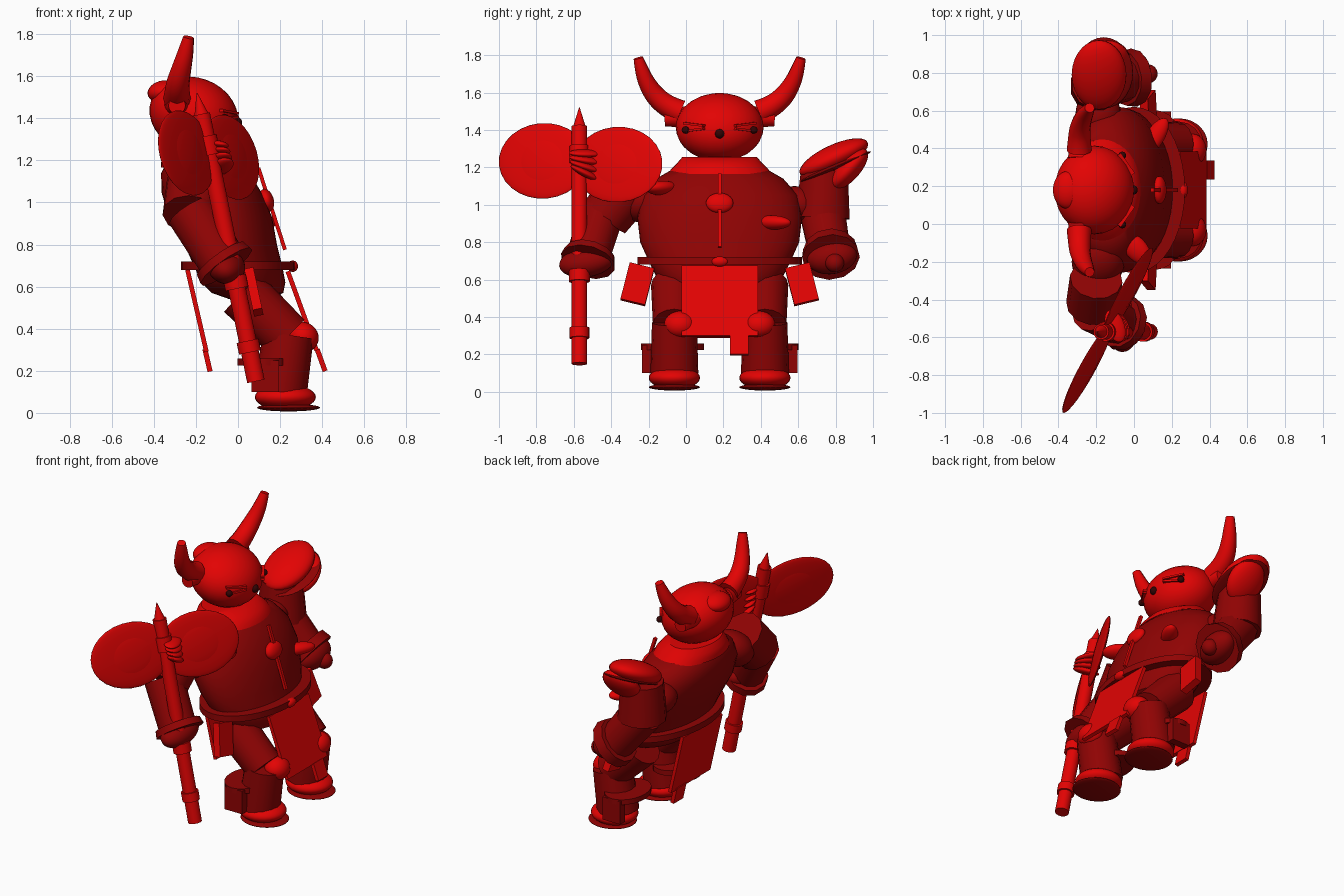
import bpy, math
from mathutils import Vector, Matrix

cube = bpy.data.objects.get("Cube")
if cube:
    bpy.data.objects.remove(cube, do_unlink=True)


def material(name, rgb):
    m = bpy.data.materials.new(name)
    m.use_nodes = True
    m.diffuse_color = (*rgb, 1)
    m.node_tree.nodes["Principled BSDF"].inputs["Base Color"].default_value = (*rgb, 1)
    return m


RED = material("bright_red", (0.77, 0.001, 0.001))
DARK = material("dark_red", (0.28, 0.001, 0.001))
BLACK = material("blackish_red", (0.03, 0.001, 0.001))
MID = 0.18  # y of the body's own centre plane


def finish(name, mat, smooth=True):
    o = bpy.context.object
    o.name = name
    o.data.materials.append(mat)
    if smooth:
        bpy.ops.object.shade_smooth_by_angle(angle=math.radians(35))
    return o


def ball(name, loc, size, mat, rot=(0, 0, 0)):
    bpy.ops.mesh.primitive_uv_sphere_add(segments=28, ring_count=16, location=loc,
                                         rotation=[math.radians(a) for a in rot])
    bpy.context.object.scale = size
    return finish(name, mat)


def box(name, loc, size, mat, rot=(0, 0, 0)):
    bpy.ops.mesh.primitive_cube_add(size=1, location=loc, rotation=[math.radians(a) for a in rot])
    bpy.context.object.scale = size
    return finish(name, mat, False)


def tube(name, a, b, r1, r2, mat, sides=24):
    a, b = Vector(a), Vector(b)
    d = b - a
    bpy.ops.mesh.primitive_cone_add(vertices=sides, radius1=r1, radius2=r2, depth=d.length,
                                    location=(a + b) / 2,
                                    rotation=d.to_track_quat("Z", "Y").to_euler())
    return finish(name, mat)


def loft(name, rings, mat, sides=40):
    # each ring is (height, x centre, x radius, y radius)
    verts, faces = [], []
    for z, cx, rx, ry in rings:
        for i in range(sides):
            t = math.tau * i / sides
            verts.append((cx + rx * math.cos(t), MID + ry * math.sin(t), z))
    for k in range(len(rings) - 1):
        for i in range(sides):
            j = (i + 1) % sides
            faces.append((k * sides + i, k * sides + j, (k + 1) * sides + j, (k + 1) * sides + i))
    faces.append(tuple(reversed(range(sides))))
    faces.append(tuple(range(len(verts) - sides, len(verts))))
    me = bpy.data.meshes.new(name)
    me.from_pydata(verts, [], faces)
    o = bpy.data.objects.new(name, me)
    bpy.context.collection.objects.link(o)
    bpy.ops.object.select_all(action="DESELECT")
    o.select_set(True)
    bpy.context.view_layer.objects.active = o
    return finish(name, mat)


# Torso, leaning back, with collar and belt
loft("torso", [(.54, .06, .1, .2), (.57, .045, .17, .28), (.62, .025, .2, .34),
               (.7, 0, .21, .38), (.8, -.035, .22, .425), (.93, -.083, .245, .44),
               (1.05, -.127, .237, .42), (1.14, -.155, .21, .34), (1.18, -.165, .18, .27)], DARK)
loft("collar", [(1.165, -.165, .2, .28), (1.19, -.17, .195, .26), (1.22, -.18, .18, .23),
                (1.255, -.2, .135, .2)], RED)
loft("belt", [(.68, 0, .27, .44), (.72, 0, .27, .44)], DARK)
ball("belt_buckle", (.26, MID, .697), (.025, .045, .027), RED)
box("chest_strap", (.16, MID, .97), (.018, .02, .41), RED, (0, -18, 0))
ball("chest_medal", (.135, MID, 1.01), (.035, .073, .055), RED, (0, -17, 0))
ball("lower_pocket", (.11, .46, .905), (.05, .115, .038), RED, (0, -10, -32))
ball("upper_pocket", (.01, -.13, 1.09), (.06, .1, .038), RED, (0, -10, 42))

# Head with face, bun and brows
ball("head", (-.21, MID, 1.415), (.215, .235, .178), RED, (0, 20, 0))
ball("head_bun", (-.35, MID, 1.525), (.08, .1, .055), RED, (0, -8, 0))
ball("nose", (-.005, MID, 1.38), (.025, .025, .025), BLACK)
for s in (-1, 1):
    ball("eye", (-.062, MID + s * .183, 1.4), (.02, .02, .02), BLACK)
    for k in (0, 1):
        box("brow", (-.045, MID + s * .135, 1.43 - k * .03), (.03, .13, .012), RED,
            (s * (6 - 12 * k), 0, s * 35))
    # Curved horns with wide open bases and blunt tips
    path = [(-.29, .21, 1.495, .066), (-.29, .27, 1.52, .06), (-.285, .34, 1.575, .055),
            (-.265, .39, 1.65, .046), (-.245, .42, 1.73, .036), (-.235, .435, 1.785, .026)]
    cu = bpy.data.curves.new("horn", "CURVE")
    cu.dimensions = "3D"
    cu.bevel_depth = 1
    cu.bevel_resolution = 4
    cu.use_fill_caps = True
    sp = cu.splines.new("NURBS")
    sp.points.add(len(path) - 1)
    sp.use_endpoint_u = True
    sp.order_u = 3
    for p, (x, y, z, r) in zip(sp.points, path):
        p.co = (x, MID + s * y, z, 1)
        p.radius = r
    horn = bpy.data.objects.new("horn", cu)
    bpy.context.collection.objects.link(horn)
    cu.materials.append(RED)
    tube("horn_mount", (-.29, MID + s * .17, 1.47), (-.29, MID + s * .295, 1.46), .06, .04, RED)

# Legs and shoes
for s in (-1, 1):
    y = MID + s * .242
    tube("thigh", (.02, y, .57), (.235, y, .36), .125, .115, DARK, 16)
    ball("knee", (.31, y - s * .03, .36), (.075, .085, .07), RED, (0, 35, 0))
    tube("shin", (.2, y, .1), (.24, y, .37), .128, .12, DARK, 16)
    ball("shoe", (.225, y, .075), (.145, .137, .062), RED)
    ball("sole", (.24, y, .025), (.15, .137, .018), DARK)
    tube("ankle_ring", (.122, y + s * .01, .225), (.122, y + s * .01, .258), .125, .125, DARK)
    bpy.context.object.scale = (1, 1.35, 1)
    box("ankle_plate", (.13, y + s * .148, .175), (.13, .05, .15), DARK)

# Skirt panels hanging from the belt
for name, x, lean in (("front_panel", .305, -20), ("back_panel", -.195, -13)):
    box(name, (x, MID, .485), (.022, .41, .4), RED, (0, lean, 0))
    box(name + "_tip", (x + (.09 if x > 0 else .05), .285, .25), (.024, .1, .11), RED, (0, lean, 0))
for s in (-1, 1):
    box("side_panel", (.075, MID + s * .44, .575), (.045, .135, .205), RED, (s * 14, -12, 0))

# Right arm holding the weapon
ball("right_shoulder", (-.19, -.2, 1.03), (.14, .15, .11), DARK, (35, 0, 0))
tube("right_upper_arm", (-.2, -.29, 1.1), (-.22, -.43, .94), .14, .14, DARK, 12)
tube("right_forearm", (-.225, -.45, .96), (-.075, -.525, .72), .12, .115, DARK, 12)
ball("right_glove", (-.055, -.53, .695), (.09, .15, .08), DARK, (10, 20, 0))
tube("right_cuff", (-.08, -.515, .73), (-.055, -.525, .695), .14, .15, DARK, 12)

# Left arm with shoulder guard
ball("left_shoulder", (-.19, .58, 1.0), (.12, .14, .1), DARK)
tube("left_upper_arm", (-.2, .74, 1.18), (-.19, .73, .93), .13, .15, DARK, 12)
tube("left_forearm", (-.2, .73, .96), (-.03, .77, .74), .125, .115, DARK, 12)
tube("left_cuff", (-.05, .77, .76), (.0, .775, .72), .145, .155, DARK, 12)
ball("left_glove", (0, .78, .72), (.09, .135, .09), DARK, (10, 20, 0))
ball("left_fist_knob", (.075, .795, .69), (.05, .05, .05), DARK)
ball("shoulder_guard", (-.185, .79, 1.25), (.145, .2, .07), RED, (25, 0, 0))
ball("shoulder_guard_rim", (-.16, .8, 1.205), (.155, .205, .016), DARK, (23, 0, 0))
ball("shoulder_guard_lower", (-.14, .87, 1.19), (.12, .14, .06), RED, (48, 0, 0))

# Double-bladed pole weapon, leaning back with the body
foot, tip = Vector((.085, -.57, .15)), Vector((-.195, -.57, 1.52))


def along(z):
    return foot.lerp(tip, (z - foot.z) / (tip.z - foot.z))


tube("pole", foot, along(1.42), .042, .042, RED)
tube("pole_spike", along(1.41), tip, .036, .002, RED)
for z, h, r in ((.315, .055, .053), (.62, .06, .056), (1.27, .09, .052)):
    tube("pole_ring", along(z - h / 2), along(z + h / 2), r, r, RED)
side = Vector((.487, .873, -.08)).normalized()
rise = tip - foot
rise = (rise - side * rise.dot(side)).normalized()
basis = Matrix((side, rise, side.cross(rise))).transposed().to_euler()
for name, loc in (("outer_blade", (-.245, -.762, 1.235)), ("inner_blade", (-.035, -.365, 1.215))):
    blade = ball(name, loc, (.272, .205, .022), RED)
    blade.rotation_euler = basis
    blade = ball(name + "_boss", loc, (.19, .155, .026), RED)
    blade.rotation_euler = basis
# Gripping lashings at the blade joint
for k in range(4):
    ball("lashing", along(1.17 + k * .035) + Vector((.045, .03, 0)), (.05, .09, .02), RED,
         (-25 + k * 8, 10, 20))
